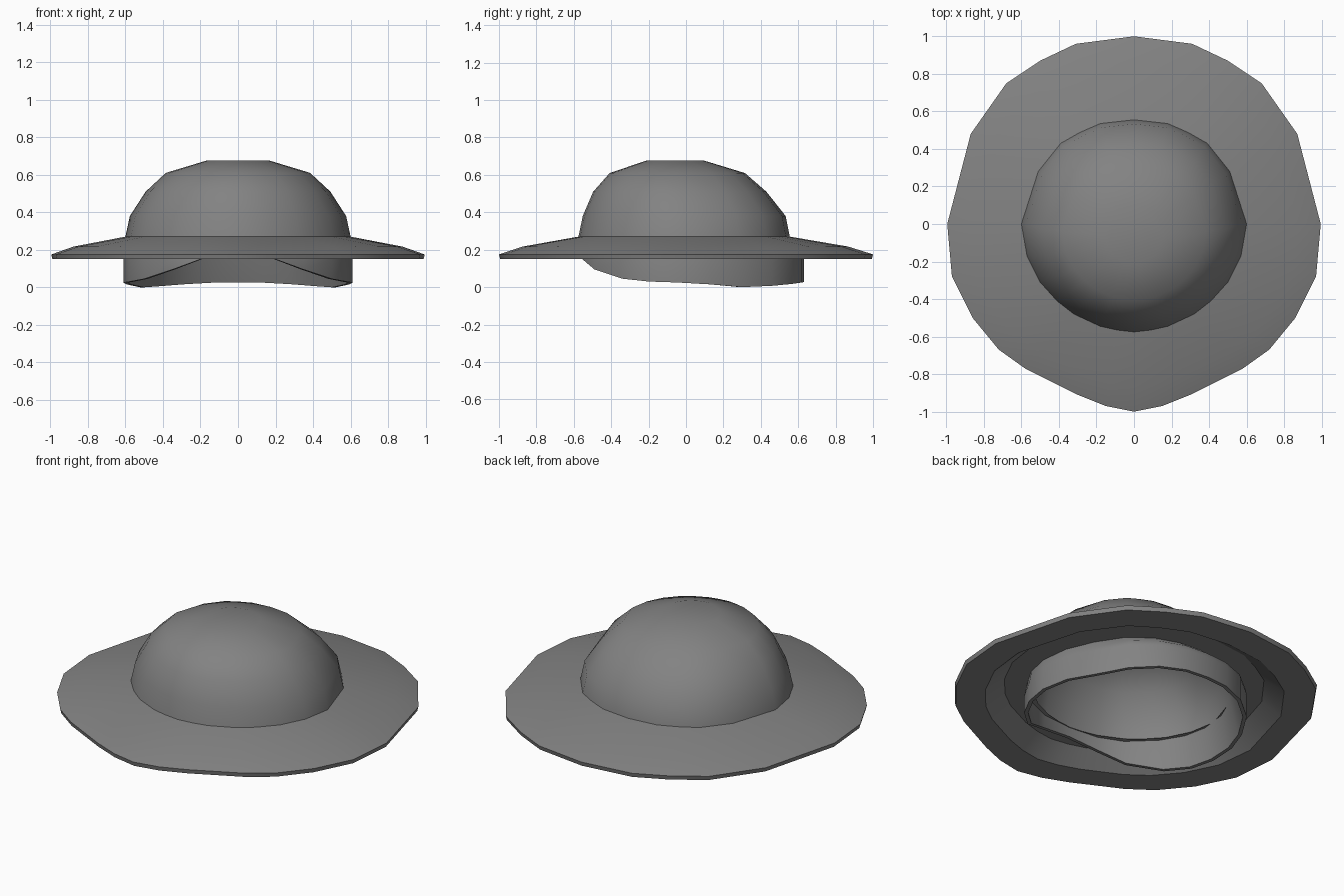
import bpy, bmesh, math

if "Cube" in bpy.data.objects:
    bpy.data.objects.remove(bpy.data.objects["Cube"])

# half outlines (x >= 0), running from back to front
BRIM = [(0, 1), (.31, .96), (.5, .87), (.68, .75), (.87, .48), (.995, 0), (.97, -.28),
        (.86, -.5), (.72, -.67), (.58, -.77), (.30, -.91), (.15, -.97), (0, -1)]
CROWN = [(0, .555), (.18, .535), (.29, .487), (.39, .43), (.51, .28), (.6, 0), (.57, -.17),
         (.5, -.31), (.41, -.41), (.32, -.48), (.18, -.545), (.09, -.565), (0, -.575)]
# liner outline with the height of its lower edge
LINER = [(0, .63, .027), (.14, .62, .025), (.29, .565, .017), (.42, .46, .007), (.52, .3, 0),
         (.59, .13, .015), (.61, -.05, .025), (.58, -.2, .03), (.5, -.34, .045),
         (.35, -.49, .095), (.2, -.555, .15), (0, -.575, .175)]

shell_grey = bpy.data.materials.new("dark_grey")
shell_grey.diffuse_color = (.225, .225, .225, 1)
shell_grey.use_nodes = True
shell_grey.node_tree.nodes["Principled BSDF"].inputs["Base Color"].default_value = shell_grey.diffuse_color


def full(half):
    """Mirror a half outline into a closed ring."""
    return half + [(-p[0],) + tuple(p[1:]) for p in half[-2:0:-1]]


def blend(t, z):
    """Ring between the crown base (t=0) and the brim edge (t=1)."""
    return full([(a[0] + (b[0] - a[0]) * t, a[1] + (b[1] - a[1]) * t, z)
                 for a, b in zip(CROWN, BRIM)])


def scaled(s, dy, z):
    return full([(x * s, y * s + dy, z) for x, y in CROWN])


def inset(s, z=0):
    """Liner ring shrunk about its own centre, no lower than z."""
    return full([(x * s, .03 + (y - .03) * s, max(z, zb)) for x, y, zb in LINER])


def inner(s, dy, z):
    """Liner ring reshaped to follow the crown."""
    return full([(x * .98 * s, ((y - .03) * .937 - .01) * s + dy, z) for x, y, _ in LINER])


def loft(name, rings, cap=None, angle=30):
    """Skin a stack of rings and optionally close the one at index cap."""
    bm = bmesh.new()
    vs = [[bm.verts.new(p) for p in r] for r in rings]
    for a, b in zip(vs, vs[1:]):
        n = len(a)
        for i in range(n):
            j = (i + 1) % n
            bm.faces.new((a[i], a[j], b[j], b[i]))
    if cap is not None:
        bm.faces.new(vs[cap])
    bmesh.ops.recalc_face_normals(bm, faces=bm.faces)
    me = bpy.data.meshes.new(name)
    bm.to_mesh(me)
    bm.free()
    me.materials.append(shell_grey)
    ob = bpy.data.objects.new(name, me)
    bpy.context.collection.objects.link(ob)
    bpy.ops.object.select_all(action='DESELECT')
    ob.select_set(True)
    bpy.context.view_layer.objects.active = ob
    bpy.ops.object.shade_smooth_by_angle(angle=math.radians(angle))


# domed crown
DOME = [(1, 0, .27), (.96, 0, .38), (.82, -.025, .51), (.64, -.04, .61), (.27, -.055, .677)]
loft("crown", [scaled(*d) for d in DOME], -1, 60)

# sloping brim with a stepped underside
loft("brim", [scaled(1, 0, .27), blend(.7, .217), blend(1, .175), blend(.985, .15),
              blend(.58, .15), blend(.32, .23), scaled(.95, 0, .23)])

# liner: band with an arched front edge, running up into the inner dome
liner = [inner(.965, 0, .25), inset(.99, .18), inset(1, .15), inset(1), inset(.965)]
liner[2] = [(x, y, max(z, .15)) for x, y, z in liner[2]]
liner += [inner(s * .955, dy, z - .022) for s, dy, z in DOME]
loft("inner_liner", liner, -1, 60)
